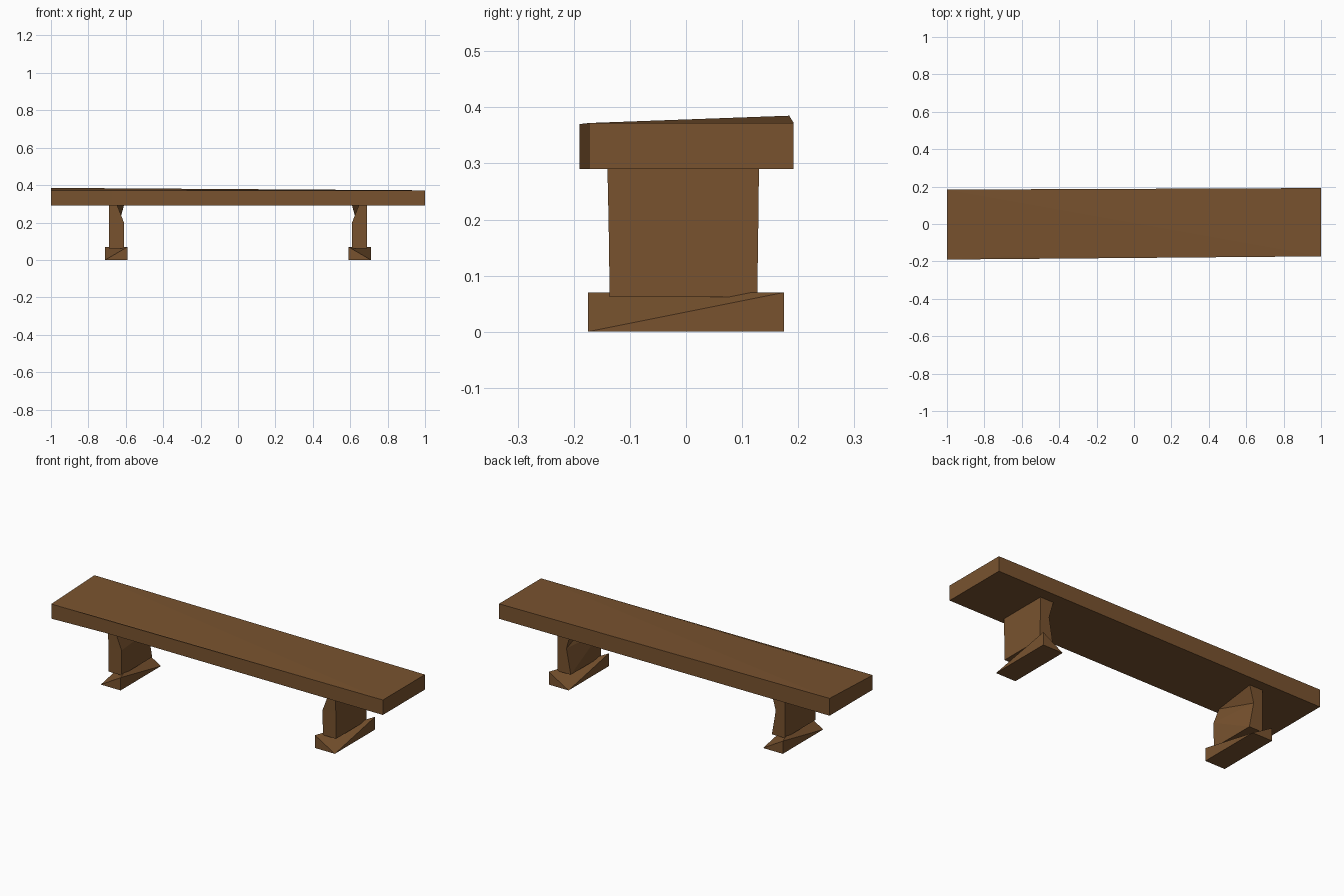
import bpy, bmesh

if "Cube" in bpy.data.objects:
    bpy.data.objects.remove(bpy.data.objects["Cube"])

wood = bpy.data.materials.new("brown wood")
wood.diffuse_color = (0.19, 0.086, 0.028, 1)
wood.use_nodes = True
wood.node_tree.nodes["Principled BSDF"].inputs["Base Color"].default_value = wood.diffuse_color


def part(name, verts, faces):
    """Flat-faced mesh from a few corners, with outward normals."""
    bm = bmesh.new()
    vs = [bm.verts.new(v) for v in verts]
    for f in faces:
        bm.faces.new([vs[i] for i in f])
    bmesh.ops.recalc_face_normals(bm, faces=bm.faces)
    mesh = bpy.data.meshes.new(name)
    bm.to_mesh(mesh)
    bm.free()
    mesh.materials.append(wood)
    bpy.context.collection.objects.link(bpy.data.objects.new(name, mesh))


def stack(name, rings):
    """Skin rings of equal size, triangulated sides, capped ends."""
    n = len(rings[0])
    faces = [tuple(range(n)), tuple(range(n * (len(rings) - 1), n * len(rings)))]
    for r in range(len(rings) - 1):
        for i in range(n):
            a, b = r * n + i, r * n + (i + 1) % n
            faces += [(a, b, b + n), (a, b + n, a + n)]
    part(name, [v for ring in rings for v in ring], faces)


# Rough-hewn seat plank: slightly bent front edge, raised back left corner
outline = [(-1, -.19), (-.67, -.173), (1, -.173), (1, .192), (-1, .184)]
tops = [.37, .372, .372, .372, .385]
bottom = [(x, y, .29) for x, y in outline]
top = [(x, y, z) for (x, y), z in zip(outline, tops)]
part("seat", bottom + top,
     [(4, 3, 2, 1, 0), (5, 6, 7), (5, 7, 9), (7, 8, 9)]
     + [(i, (i + 1) % 5, (i + 1) % 5 + 5, i + 5) for i in range(5)])

for side, s in (("left", -1), ("right", 1)):
    # Post, with its inner face hewn unevenly
    stack(side + "_leg", [
        [(s * x, y, z) for x, y in ((xf, y0), (.69, y0), (.69, y1), (xb, y1))]
        for z, xf, xb, y0, y1 in ((.062, .61, .61, -.136, .127),
                                  (.20, .61, .635, -.138, .129),
                                  (.29, .645, .61, -.14, .13))])

    # Foot: block chamfered down from a diagonal ridge on top
    part(side + "_foot",
         [(s * x, y, z) for x, y, z in (
             (.59, -.175, 0), (.71, -.175, 0), (.71, .175, 0), (.59, .175, 0),
             (.59, -.175, .07), (.71, .175, .07))],
         [(3, 2, 1, 0), (0, 1, 4), (1, 2, 5), (2, 3, 5), (3, 0, 4),
          (4, 1, 5), (4, 5, 3)])
